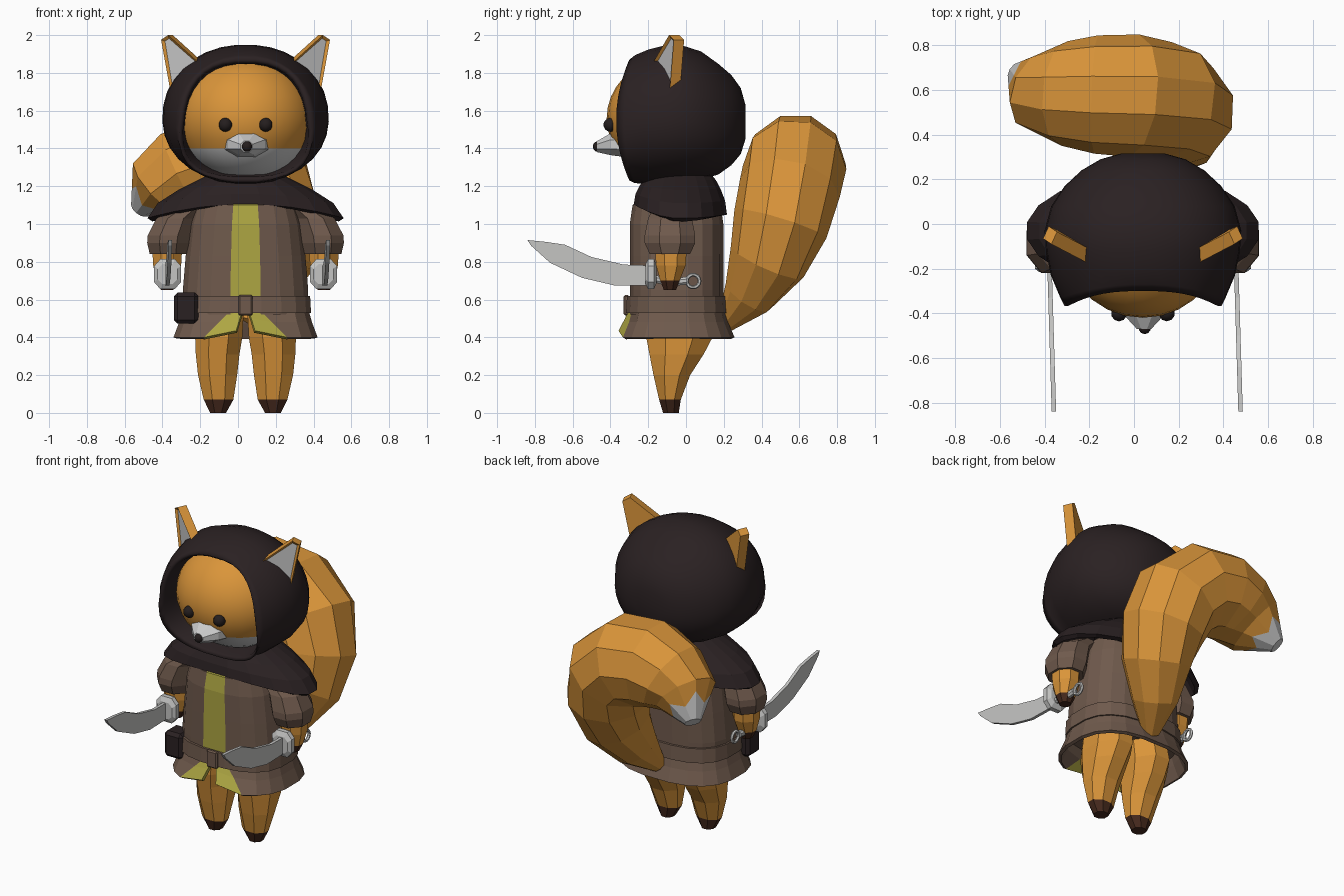
import bpy, bmesh, math
from mathutils import Vector

if "Cube" in bpy.data.objects:
    bpy.data.objects.remove(bpy.data.objects["Cube"])

CX = 0.04  # symmetry plane of the body


def material(name, r, g, b):
    m = bpy.data.materials.new(name)
    m.diffuse_color = (r, g, b, 1)
    m.use_nodes = True
    m.node_tree.nodes["Principled BSDF"].inputs["Base Color"].default_value = m.diffuse_color
    return m


ORANGE = material("orange fur", 0.7, 0.3, 0.042)
WHITE = material("white fur", 0.6, 0.6, 0.6)
DARK = material("dark cloth", 0.023, 0.015, 0.016)
BROWN = material("brown coat", 0.16, 0.102, 0.073)
OLIVE = material("olive lining", 0.42, 0.38, 0.055)
PAW = material("paw brown", 0.06, 0.022, 0.012)
BLACK = material("black", 0.018, 0.013, 0.013)
STEEL = material("steel", 0.56, 0.56, 0.55)


def finish(name, bm, mats, rule=None, smooth=False, solid=0):
    bmesh.ops.recalc_face_normals(bm, faces=bm.faces)
    for f in bm.faces:
        f.smooth = smooth
        if rule:
            f.material_index = int(rule(f.calc_center_median()))
    me = bpy.data.meshes.new(name)
    bm.to_mesh(me)
    bm.free()
    for m in mats:
        me.materials.append(m)
    ob = bpy.data.objects.new(name, me)
    bpy.context.collection.objects.link(ob)
    if solid:
        mod = ob.modifiers.new("thickness", 'SOLIDIFY')
        mod.thickness = solid
    return ob


def ring(c, u, v, n, e=2.0):
    """Superellipse ring, half a step rotated so a side faces each axis."""
    c, u, v, out = Vector(c), Vector(u), Vector(v), []
    for i in range(n):
        a = 2 * math.pi * (i + 0.5) / n
        co, si = math.cos(a), math.sin(a)
        out.append(c + u * math.copysign(abs(co) ** (2 / e), co)
                   + v * math.copysign(abs(si) ** (2 / e), si))
    return out


def flat(x, y, z, rx, ry, n, e=2.0):
    return ring((x, y, z), (rx, 0, 0), (0, ry, 0), n, e)


def loft(rings, caps=(True, True)):
    bm = bmesh.new()
    vs = [[bm.verts.new(p) for p in r] for r in rings]
    n = len(vs[0])
    for a, b in zip(vs, vs[1:]):
        for i in range(n):
            j = (i + 1) % n
            bm.faces.new((a[i], a[j], b[j], b[i]))
    if caps[0]:
        bm.faces.new(vs[0])
    if caps[1]:
        bm.faces.new(vs[-1])
    return bm


def ball(name, loc, r, mat, u=10, v=7):
    bm = bmesh.new()
    bmesh.ops.create_uvsphere(bm, u_segments=u, v_segments=v, radius=r)
    bmesh.ops.translate(bm, verts=bm.verts, vec=loc)
    finish(name, bm, [mat], smooth=True)


def box(name, loc, size, mat, bevel=0):
    bm = bmesh.new()
    bmesh.ops.create_cube(bm, size=1)
    bmesh.ops.scale(bm, verts=bm.verts, vec=size)
    bmesh.ops.translate(bm, verts=bm.verts, vec=loc)
    if bevel:
        bmesh.ops.bevel(bm, geom=bm.edges[:], offset=bevel, segments=1, affect='EDGES')
    finish(name, bm, [mat])


# head, white below the cheek line; only the front half shows in the hood
bm = bmesh.new()
bmesh.ops.create_uvsphere(bm, u_segments=28, v_segments=18, radius=1)
for v in bm.verts:
    v.co = (CX + v.co.x * 0.365, -0.05 + v.co.y * (0.37 if v.co.y < 0 else 0.22), 1.56 + v.co.z * 0.33)
geom = bm.verts[:] + bm.edges[:] + bm.faces[:]
bmesh.ops.bisect_plane(bm, geom=geom, plane_co=(0, 0, 1.4), plane_no=(0, 0, 1))
finish("head", bm, [ORANGE, WHITE], lambda c: c.z < 1.4, smooth=True)

# snout, nose, eyes
finish("snout", loft([ring((CX + 0.005, y, z), (rx, 0, 0), (0, 0, rz), 8) for y, z, rx, rz in
                      [(-0.33, 1.42, 0.13, 0.07), (-0.4, 1.422, 0.105, 0.062),
                       (-0.47, 1.41, 0.035, 0.032)]]), [WHITE])
ball("nose", (CX + 0.008, -0.466, 1.41), 0.028, BLACK)
for s, side in ((-1, "right"), (1, "left")):
    ball(side + "_eye", (CX + s * 0.107, -0.4, 1.525), 0.037, BLACK)

# hood: rings from inside the face opening over the rim to the back
rings = []
for y, hw, zt, zb, bow in [(-0.1, 0.315, 1.84, 1.26, 0), (-0.345, 0.325, 1.85, 1.25, 0.07),
                           (-0.37, 0.345, 1.87, 1.23, 0.07), (-0.33, 0.37, 1.895, 1.215, 0.06),
                           (-0.23, 0.412, 1.925, 1.21, 0.03), (-0.12, 0.434, 1.945, 1.215, 0),
                           (-0.03, 0.44, 1.95, 1.22, 0), (0.08, 0.41, 1.915, 1.235, 0),
                           (0.17, 0.35, 1.85, 1.26, 0), (0.24, 0.275, 1.79, 1.31, 0),
                           (0.29, 0.19, 1.72, 1.37, 0), (0.315, 0.1, 1.63, 1.45, 0)]:
    h = (zt - zb) / 2
    r = ring((CX, y, (zt + zb) / 2), (hw, 0, 0), (0, 0, h), 32, 2.7 if y < -0.34 else 2.15)
    for p in r:
        t = (p.z - (zt + zb) / 2) / h
        p.y += bow * t * t
        p.x = CX + (p.x - CX) * (1 - (0.12 if y < -0.34 else 0.05) * t)
    rings.append(r)
finish("hood", loft(rings, (False, True)), [DARK], smooth=True)

# ears: thick plates with a recessed white inside
for s, side in ((-1, "right"), (1, "left")):
    bm = bmesh.new()
    front = [Vector((CX + s * x, y, z)) for x, y, z in
             [(0.2, -0.2, 1.81), (0.39, -0.09, 1.66), (0.447, -0.065, 1.975), (0.41, -0.09, 2.0)]]
    back = Vector((-s * 0.025, 0.055, 0))
    a = [bm.verts.new(p) for p in front]
    b = [bm.verts.new(p + back) for p in front]
    face = bm.faces.new(a)
    bm.faces.new(b[::-1])
    for i in range(4):
        j = (i + 1) % 4
        bm.faces.new((a[j], a[i], b[i], b[j]))
    bmesh.ops.recalc_face_normals(bm, faces=bm.faces)
    bmesh.ops.inset_region(bm, faces=[face], thickness=0.018, depth=-0.012)
    face.material_index = 1
    finish(side + "_ear", bm, [ORANGE, WHITE])

# shoulder cape, lifted at the front
rings = []
for z, rx, ry in [(1.27, 0.18, 0.16), (1.23, 0.26, 0.19), (1.18, 0.36, 0.215),
                  (1.11, 0.47, 0.24), (1.03, 0.525, 0.25)]:
    r = flat(CX, -0.03, z, rx, ry, 20)
    for p in r:
        f = (p.y + 0.03) / ry
        p.z += (1.27 - z) / 0.24 * f * f * (0.075 if f < 0 else 0.02)
    rings.append(r)
finish("shoulder_cape", loft(rings, (True, False)), [DARK], solid=0.03)

# coat body with olive front stripe
finish("coat_body", loft([flat(CX, -0.05, z, rx, ry, 20, 2.6) for z, rx, ry in
                          [(0.52, 0.33, 0.25), (0.65, 0.335, 0.25), (0.83, 0.32, 0.25),
                           (1.0, 0.3, 0.25), (1.1, 0.27, 0.235), (1.17, 0.19, 0.15)]]),
       [BROWN, OLIVE], lambda c: c.y < -0.1 and abs(c.x - CX) < 0.03)

# flared coat skirt, split at the front with olive flaps widening downwards
rings = [flat(CX, -0.05, z, rx, ry, 20, 2.6) for z, rx, ry in
         [(0.55, 0.335, 0.255), (0.48, 0.355, 0.275), (0.4, 0.385, 0.31)]]
for r, gap, flap in zip(rings, (0.01, 0.03, 0.05), (0.07, 0.14, 0.22)):
    for p in r:
        if p.y < -0.2 and abs(p.x - CX) < 0.1:
            p.x = CX + math.copysign(gap, p.x - CX)
            p.z += gap * 0.7
        elif p.y < -0.2 and abs(p.x - CX) < 0.24:
            p.x = CX + math.copysign(flap, p.x - CX)
bm = loft(rings, (False, False))
bmesh.ops.delete(bm, geom=[f for f in bm.faces if f.calc_center_median().y < -0.1
                           and abs(f.calc_center_median().x - CX) < 0.005], context='FACES')
finish("coat_skirt", bm, [BROWN, OLIVE],
       lambda c: c.y < -0.2 and abs(c.x - CX) < 0.145 and (c.z > 0.5) <= (abs(c.x - CX) < 0.1), solid=0.02)

# belt, buckle, pouch
finish("belt", loft([flat(CX, -0.05, z, r, r - 0.08, 20, 2.6) for z, r in
                     [(0.53, 0.35), (0.62, 0.345)]]), [BROWN])
box("buckle", (CX, -0.315, 0.57), (0.075, 0.03, 0.11), BROWN, 0.008)
box("belt_pouch", (-0.275, -0.215, 0.555), (0.13, 0.13, 0.165), DARK, 0.02)

for s, side in ((-1, "right"), (1, "left")):
    # legs with dark feet
    finish(side + "_leg", loft([flat(CX + s * dx, y, z, rx, ry, 8) for z, dx, y, rx, ry in
                                [(0, 0.145, -0.08, 0.045, 0.045), (0.07, 0.143, -0.085, 0.085, 0.062),
                                 (0.2, 0.148, -0.075, 0.112, 0.105), (0.31, 0.148, -0.05, 0.125, 0.155),
                                 (0.4, 0.142, -0.035, 0.135, 0.19), (0.53, 0.13, -0.04, 0.13, 0.18)]]),
           [ORANGE, PAW], lambda c: c.z < 0.06)
    # sleeve
    finish(side + "_sleeve", loft([flat(CX + s * dx, -0.085, z, rx, ry, 8) for z, dx, rx, ry in
                                   [(1.1, 0.28, 0.08, 0.09), (1.03, 0.37, 0.11, 0.125),
                                    (0.94, 0.405, 0.122, 0.145), (0.9, 0.41, 0.12, 0.145),
                                    (0.84, 0.41, 0.105, 0.115)]]), [BROWN])
    # forearm and paw
    finish(side + "_forearm", loft([flat(CX + s * 0.415, y, z, rx, ry, 8) for z, y, rx, ry in
                                    [(0.86, -0.08, 0.085, 0.09), (0.78, -0.08, 0.08, 0.085),
                                     (0.7, -0.085, 0.06, 0.055), (0.65, -0.085, 0.035, 0.035)]]),
           [ORANGE, PAW], lambda c: c.z < 0.69)

    # curved blade, thin outline extruded along x
    X = CX + s * 0.418
    outline = [(-0.18, 0.78), (-0.33, 0.785), (-0.5, 0.825), (-0.64, 0.89), (-0.74, 0.905), (-0.84, 0.915),
               (-0.82, 0.885), (-0.72, 0.795), (-0.55, 0.715), (-0.38, 0.675), (-0.18, 0.675)]
    finish(side + "_blade", loft([[Vector((X + d + 0.03 * (-0.2 - y), y, z)) for y, z in outline]
                                  for d in (-0.01, 0.01)]), [STEEL])
    # hand guard, grip and pommel ring
    finish(side + "_guard", loft([ring((X - s * 0.005, y, 0.735), (rx, 0, 0), (0, 0, rz), 8, 2.8)
                                  for y, rx, rz in [(-0.215, 0.055, 0.055), (-0.2, 0.075, 0.085),
                                                    (-0.17, 0.075, 0.085), (-0.155, 0.05, 0.05)]]), [STEEL])
    finish(side + "_grip", loft([ring((X, y, z), (0.02, 0, 0), (0, 0, 0.022), 8)
                                 for y, z in [(-0.2, 0.72), (-0.09, 0.69), (0.005, 0.7)]]), [STEEL])
    loops = []
    for i in range(15):
        a = 2 * math.pi * i / 14
        d = Vector((0, math.cos(a), math.sin(a)))
        loops.append(ring(Vector((X, 0.038, 0.698)) + d * 0.034, (0.01, 0, 0), d * 0.01, 6))
    finish(side + "_pommel_ring", loft(loops, (False, False)), [STEEL])

# tail: curls up, over to one side and down, with a jagged white tip
path = [((0.05, 0.21, 0.47), 0.05), ((0.12, 0.33, 0.62), 0.14), ((0.19, 0.43, 0.8), 0.21),
        ((0.2, 0.5, 1.0), 0.255), ((0.14, 0.55, 1.19), 0.27), ((0.0, 0.575, 1.3), 0.275),
        ((-0.17, 0.58, 1.32), 0.265), ((-0.31, 0.585, 1.275), 0.235), ((-0.42, 0.6, 1.2), 0.19),
        ((-0.525, 0.68, 1.075), 0.05)]
pts = [Vector(p) for p, r in path]
rings = []
for i, (p, r) in enumerate(path):
    t = (pts[min(i + 1, len(pts) - 1)] - pts[max(i - 1, 0)]).normalized()
    u = t.cross(Vector((0, 1, 0))).normalized()
    rings.append(ring(p, u * r, u.cross(t) * r, 10))
jag = [p.lerp(q, 0.3 + 0.3 * (i % 2)) for i, (p, q) in enumerate(zip(rings[-2], rings[-1]))]
rings.insert(-1, jag)
bm = loft(rings)
for i, f in enumerate(bm.faces):
    f.material_index = int(i >= 10 * (len(rings) - 2) and i != 10 * (len(rings) - 1))
finish("tail", bm, [ORANGE, WHITE])
